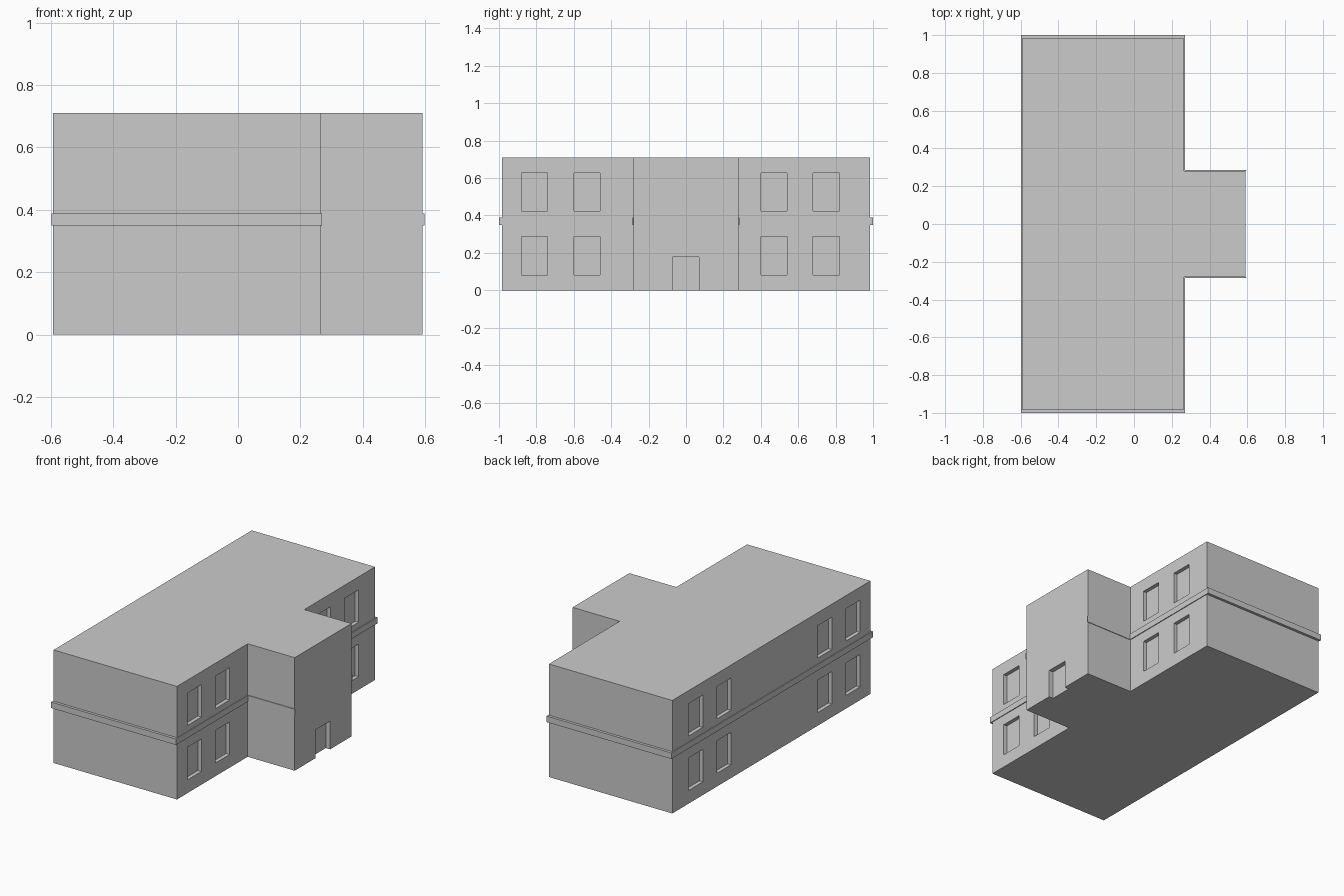
import bpy, bmesh
from mathutils import Matrix, Vector

if "Cube" in bpy.data.objects:
    bpy.data.objects.remove(bpy.data.objects["Cube"])

TOP = 0.71
BACK, MAIN, WING = -0.593, 0.264, 0.591     # x of rear wall, main front wall, wing front wall
END, HALF = 0.983, 0.281                    # half lengths in y of main block and wing


def make_object(name, bm):
    bmesh.ops.recalc_face_normals(bm, faces=bm.faces)
    mesh = bpy.data.meshes.new(name)
    bm.to_mesh(mesh)
    bm.free()
    obj = bpy.data.objects.new(name, mesh)
    bpy.context.collection.objects.link(obj)
    return obj


def prism(name, outline, z0, z1):
    bm = bmesh.new()
    face = bm.faces.new([bm.verts.new((x, y, z0)) for x, y in outline])
    ext = bmesh.ops.extrude_face_region(bm, geom=[face])
    verts = [v for v in ext["geom"] if isinstance(v, bmesh.types.BMVert)]
    bmesh.ops.translate(bm, verts=verts, vec=(0, 0, z1 - z0))
    return make_object(name, bm)


def add_box(bm, lo, hi):
    lo, hi = Vector(lo), Vector(hi)
    m = Matrix.Translation((lo + hi) / 2) @ Matrix.Diagonal((*(hi - lo), 1))
    bmesh.ops.create_cube(bm, size=1, matrix=m)


def t_outline(back, main, wing, end, half):
    side = [(wing, -half), (main, -half), (main, -end), (back, -end)]
    return side + [(x, -y) for x, y in reversed(side)]


# T-shaped building block
walls_outline = t_outline(BACK, MAIN, WING, END, HALF)
walls = prism("walls", walls_outline, 0, TOP)

# String course: wraps all sides but leaves the wing front bare
band_outline = t_outline(-0.598, 0.269, 0.597, 1.0, 0.285)
prism("string_course", band_outline + walls_outline[::-1], 0.35, 0.388)

# Window recesses on front and rear walls, plus door recess on the wing
bm = bmesh.new()
depth = 0.024
for side in (-1, 1):
    outer = [(-0.88, -0.74), (-0.60, -0.46)] if side < 0 else [(0.40, 0.54), (0.68, 0.82)]
    for y0, y1 in outer:
        for z0, z1 in ((0.083, 0.287), (0.425, 0.628)):
            add_box(bm, (MAIN - depth, y0, z0), (MAIN + 0.05, y1, z1))
            add_box(bm, (BACK - 0.05, y0, z0), (BACK + depth, y1, z1))
add_box(bm, (WING - 0.03, -0.073, -0.05), (WING + 0.05, 0.07, 0.178))
cutter = make_object("opening_cutter", bm)
cutter.hide_render = True
cutter.hide_viewport = False
cutter.display_type = 'WIRE'

cut = walls.modifiers.new("openings", 'BOOLEAN')
cut.operation = 'DIFFERENCE'
cut.solver = 'EXACT'
cut.object = cutter
